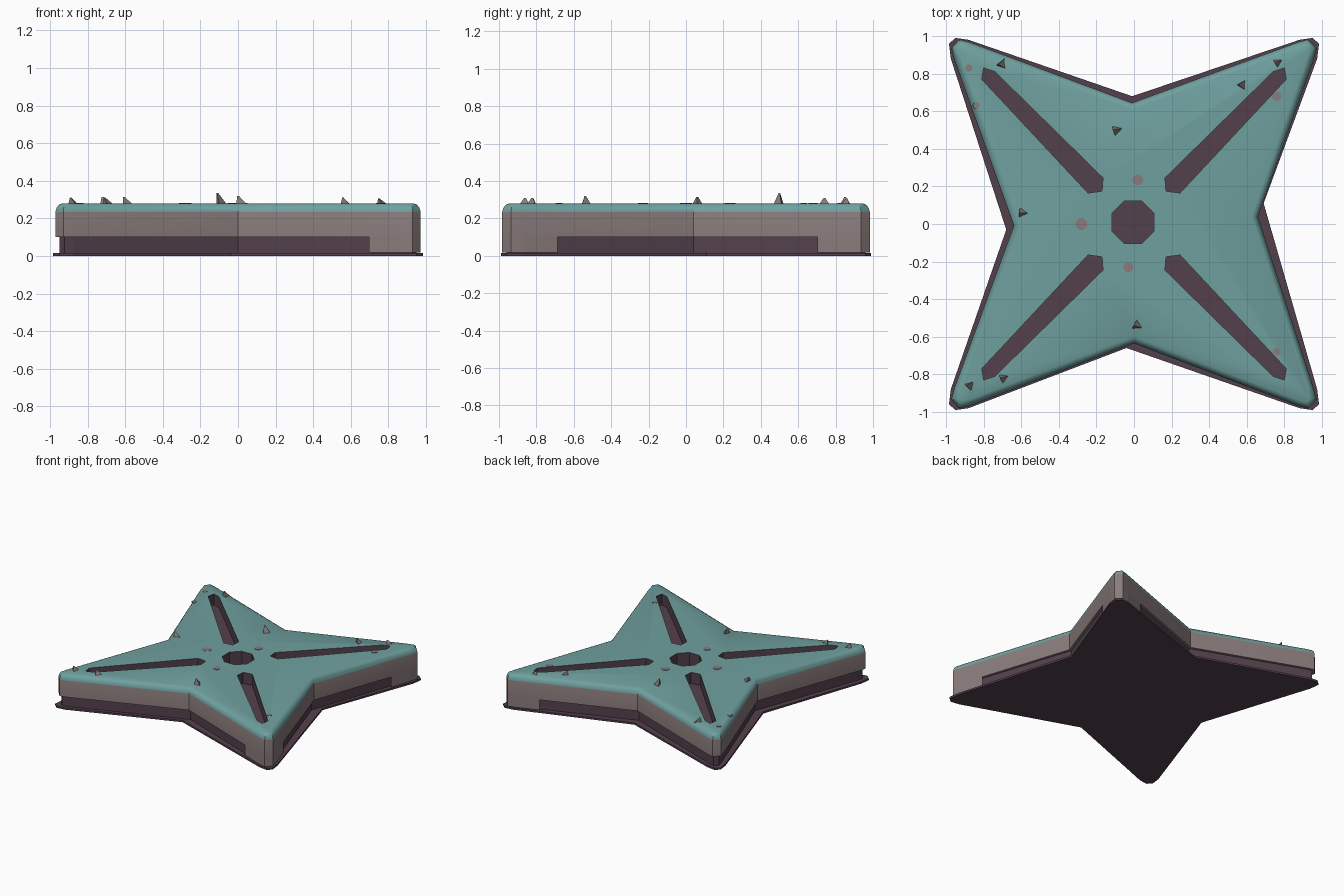
import bpy, bmesh, math
from mathutils import Vector

if "Cube" in bpy.data.objects:
    bpy.data.objects.remove(bpy.data.objects["Cube"])


def mat(name, hexcol):
    def lin(c):
        return c / 12.92 if c <= 0.04045 else ((c + 0.055) / 1.055) ** 2.4
    m = bpy.data.materials.new(name)
    m.diffuse_color = [lin(int(hexcol[i:i + 2], 16) / 255) for i in (0, 2, 4)] + [1]
    m.use_nodes = True
    m.node_tree.nodes["Principled BSDF"].inputs["Base Color"].default_value = m.diffuse_color
    return m


MATS = [mat("teal", "6FA09F"), mat("warm grey", "8A7B7B"), mat("dark plum", "53404C")]
TEAL, GREY, PLUM = 0, 1, 2


def offset(pts, d):
    """Inset a counter-clockwise outline by d with mitred corners."""
    out = []
    for i, p in enumerate(pts):
        a = (p - pts[i - 1]).normalized()
        b = (pts[(i + 1) % len(pts)] - p).normalized()
        na, nb = Vector((-a.y, a.x)), Vector((-b.y, b.x))
        n = (na + nb).normalized()
        out.append(p + n * d / max(n.dot(na), 0.3))
    return out


def loft(name, rings, colour):
    """Closed solid from stacked outlines [(points, z), ...]."""
    bm = bmesh.new()
    loops = [[bm.verts.new((p[0], p[1], z)) for p in pts] for pts, z in rings]
    n = len(loops[0])
    for lo, hi in zip(loops, loops[1:]):
        for i in range(n):
            j = (i + 1) % n
            bm.faces.new((lo[i], lo[j], hi[j], hi[i]))
    bm.faces.new(loops[0][::-1])
    bm.faces.new(loops[-1])
    if bm.calc_volume(signed=True) < 0:
        bmesh.ops.reverse_faces(bm, faces=bm.faces[:])
    bm.normal_update()
    me = bpy.data.meshes.new(name)
    bm.to_mesh(me)
    bm.free()
    for m in MATS:
        me.materials.append(m)
    for f in me.polygons:
        f.material_index = colour(f) if callable(colour) else colour
    ob = bpy.data.objects.new(name, me)
    bpy.context.collection.objects.link(ob)
    return ob


def star(notches, tip):
    """Four-pointed outline with blunt tips, counter-clockwise from the right notch."""
    pts = []
    for k, (sx, sy) in enumerate(((1, 1), (-1, 1), (-1, -1), (1, -1))):
        pts.append(Vector(notches[k]))
        t = tip if sx * sy > 0 else [(x, y) for x, y in tip[::-1]]
        pts += [Vector((sx * x, sy * y)) for x, y in t]
    return pts


TIP = [(0.955, 0.87), (0.972, 0.935), (0.93, 0.983), (0.87, 0.967)]
slab_line = star([(0.66, 0.04), (-0.01, 0.645), (-0.64, -0.01), (0.0, -0.635)], TIP)
base_line = star([(0.69, 0.11), (-0.01, 0.68), (-0.68, -0.03), (-0.04, -0.66)],
                 [(0.975, 0.88), (0.985, 0.96), (0.95, 0.99), (0.88, 0.98)])

# Thin base sheet and the recessed core between the sheet and the body
loft("base_plate", [(base_line, 0), (base_line, 0.015)], PLUM)
core_line = offset(slab_line, 0.02)
loft("core", [(core_line, 0.01), (core_line, 0.12)], PLUM)

# Star body: grey walls, teal rounded cap
body = loft("star_body", [(slab_line, 0.10), (slab_line, 0.235),
                          (offset(slab_line, 0.006), 0.257),
                          (offset(slab_line, 0.017), 0.272),
                          (offset(slab_line, 0.033), 0.28)],
            lambda f: TEAL if f.center.z > 0.24 else GREY)

# Cutters for the four diagonal slots and the central recess
SLOT = [(0.17, 0.175), (0.245, 0.165), (0.81, 0.77), (0.80, 0.83), (0.74, 0.81), (0.165, 0.245)]
cutters = []
for sx in (1, -1):
    for sy in (1, -1):
        pts = [(sx * x, sy * y) for x, y in SLOT]
        cutters.append(loft("slot_cutter", [(pts, 0.19), (pts, 0.4)], PLUM))
ring = [(-0.005 + 0.122 * math.cos(math.tau * (i + 0.5) / 8),
         0.01 + 0.122 * math.sin(math.tau * (i + 0.5) / 8)) for i in range(8)]
cutters.append(loft("hole_cutter", [(ring, 0.17), (ring, 0.4)], PLUM))


def cut(ob, tool):
    """Boolean difference, using the first solver that gives a sound result."""
    before = ob.data
    for solver in ('EXACT', 'MANIFOLD', 'FLOAT'):
        mod = ob.modifiers.new("cut", 'BOOLEAN')
        mod.operation, mod.solver, mod.object = 'DIFFERENCE', solver, tool
        bpy.context.view_layer.update()
        dg = bpy.context.evaluated_depsgraph_get()
        me = bpy.data.meshes.new_from_object(ob.evaluated_get(dg))
        ob.modifiers.clear()
        zs = [v.co.z for v in me.vertices]
        if len(zs) > len(before.vertices) and 0.27 < max(zs) < 0.3:
            ob.data = me
            break


for c in cutters:
    cut(body, c)
for c in cutters:
    bpy.data.objects.remove(c)
bpy.ops.object.select_all(action='DESELECT')
bpy.context.view_layer.objects.active = body
body.select_set(True)
bpy.ops.object.shade_smooth_by_angle(angle=math.radians(35))

# Grey skirts that run down to the base at the two right-hand tips
for name, k, prev, nxt in (("back_skirt", 1, 0, 5), ("front_skirt", 16, 15, 0)):
    tip = slab_line[k:k + 4]
    pts = [tip[0].lerp(slab_line[prev], 0.2), *tip, tip[-1].lerp(slab_line[nxt], 0.2)]
    loft(name, [(pts, 0.018), (pts, 0.105)], GREY)

# Flat grey spots on the cap
for x, y, r in ((0.02, 0.235, 0.03), (-0.28, 0, 0.033), (-0.03, -0.23, 0.027),
                (-0.88, 0.83, 0.02), (-0.84, 0.63, 0.018), (0.76, 0.68, 0.025),
                (0.76, -0.68, 0.02)):
    pts = [(x + r * math.cos(math.tau * i / 10), y + r * math.sin(math.tau * i / 10))
           for i in range(10)]
    loft("spot", [(pts, 0.276), (pts, 0.283)], GREY)

# Small raised chips on the cap
for x, y, top, turn in ((-0.09, 0.5, 0.335, 0.3), (-0.70, 0.85, 0.315, 1.2),
                        (-0.59, 0.06, 0.315, 2.0), (0.02, -0.54, 0.32, 1.6),
                        (-0.87, -0.86, 0.31, 0.8), (-0.69, -0.82, 0.31, 2.5),
                        (0.58, 0.74, 0.31, 1.0), (0.77, 0.86, 0.305, 0.5)):
    low = [(x + 0.035 * math.cos(turn + a), y + 0.035 * math.sin(turn + a)) for a in (0, 2.1, 4.2)]
    high = [(x - 0.02 + (px - x) * 0.15, y + (py - y) * 0.15) for px, py in low]
    loft("chip", [(low, 0.27), (high, top)], GREY)
